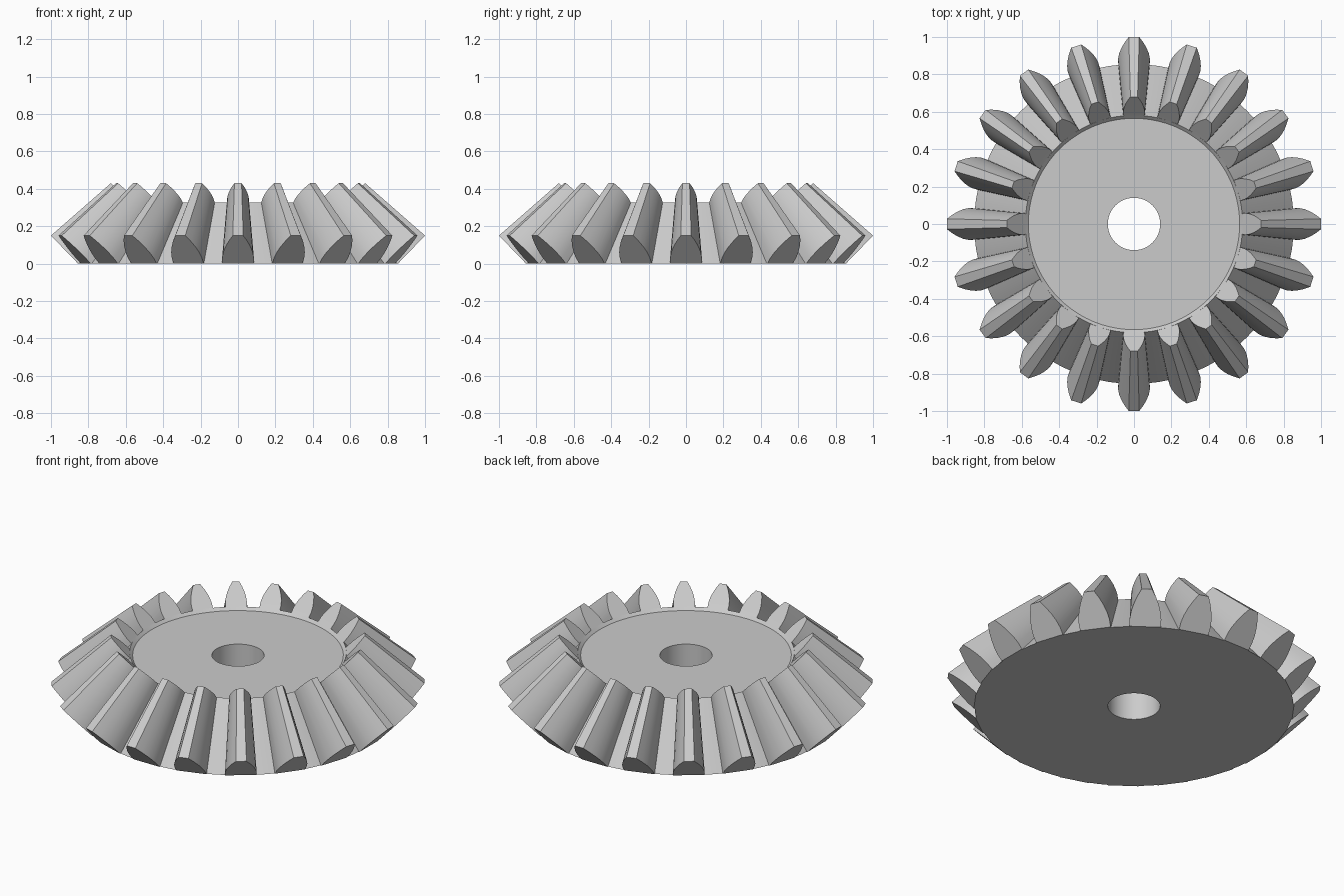
import bpy, bmesh, math
from mathutils import Matrix

if "Cube" in bpy.data.objects:
    bpy.data.objects.remove(bpy.data.objects["Cube"])

TEETH, SEG = 20, 80
APEX = 1.025          # height of the cone apex all teeth point at
S = 0.68              # size of the inner tooth end relative to the outer end

steel = bpy.data.materials.new("steel grey")
steel.diffuse_color = (0.6, 0.6, 0.6, 1)
steel.use_nodes = True
steel.node_tree.nodes["Principled BSDF"].inputs["Base Color"].default_value = steel.diffuse_color


def finish(bm, name):
    bmesh.ops.recalc_face_normals(bm, faces=bm.faces[:])
    me = bpy.data.meshes.new(name)
    bm.to_mesh(me)
    bm.free()
    me.materials.append(steel)
    ob = bpy.data.objects.new(name, me)
    bpy.context.collection.objects.link(ob)
    bpy.ops.object.select_all(action='DESELECT')
    ob.select_set(True)
    bpy.context.view_layer.objects.active = ob
    bpy.ops.object.shade_smooth_by_angle(angle=math.radians(28))
    return ob


# Gear blank: closed section (radius, height) revolved around z, with bore
section = [(0.14, 0), (0.855, 0), (0.855 * S, APEX * (1 - S)), (0.565, 0.312), (0.14, 0.312)]
bm = bmesh.new()
rings = []
for i in range(SEG):
    a = 2 * math.pi * i / SEG
    rings.append([bm.verts.new((r * math.cos(a), r * math.sin(a), z)) for r, z in section])
n = len(section)
for i in range(SEG):
    p, q = rings[i], rings[(i + 1) % SEG]
    for j in range(n):
        k = (j + 1) % n
        bm.faces.new((p[j], q[j], q[k], p[k]))
finish(bm, "gear_blank")

# Teeth: half profile (share of tooth height, half width), tapered to the apex
half = [(0, 0.084), (0.2, 0.085), (0.4, 0.079), (0.6, 0.067), (0.8, 0.050), (1, 0.028)]
outer = [(0.855 + 0.145 * t, w, 0.15 * t) for t, w in half]
inner = [(r * S, w * S, APEX - (APEX - z) * S) for r, w, z in outer]
# feet sunk into the blank
outer.insert(0, (0.83, 0.084, 0.001))
inner.insert(0, (0.564, 0.057, 0.311))


def loop(bm, pts, rot):
    full = pts + [(r, -w, z) for r, w, z in reversed(pts)]
    vs = [bm.verts.new(p) for p in full]
    bmesh.ops.transform(bm, matrix=rot, verts=vs)
    return vs


bm = bmesh.new()
for i in range(TEETH):
    rot = Matrix.Rotation(2 * math.pi * i / TEETH, 4, 'Z')
    a, b = loop(bm, outer, rot), loop(bm, inner, rot)
    m = len(a)
    for j in range(m):
        k = (j + 1) % m
        bm.faces.new((a[j], a[k], b[k], b[j]))
    # end faces as strips between mirrored points
    for e in (a, b):
        for j in range(m // 2 - 1):
            bm.faces.new((e[j], e[j + 1], e[m - 2 - j], e[m - 1 - j]))
finish(bm, "gear_teeth")
